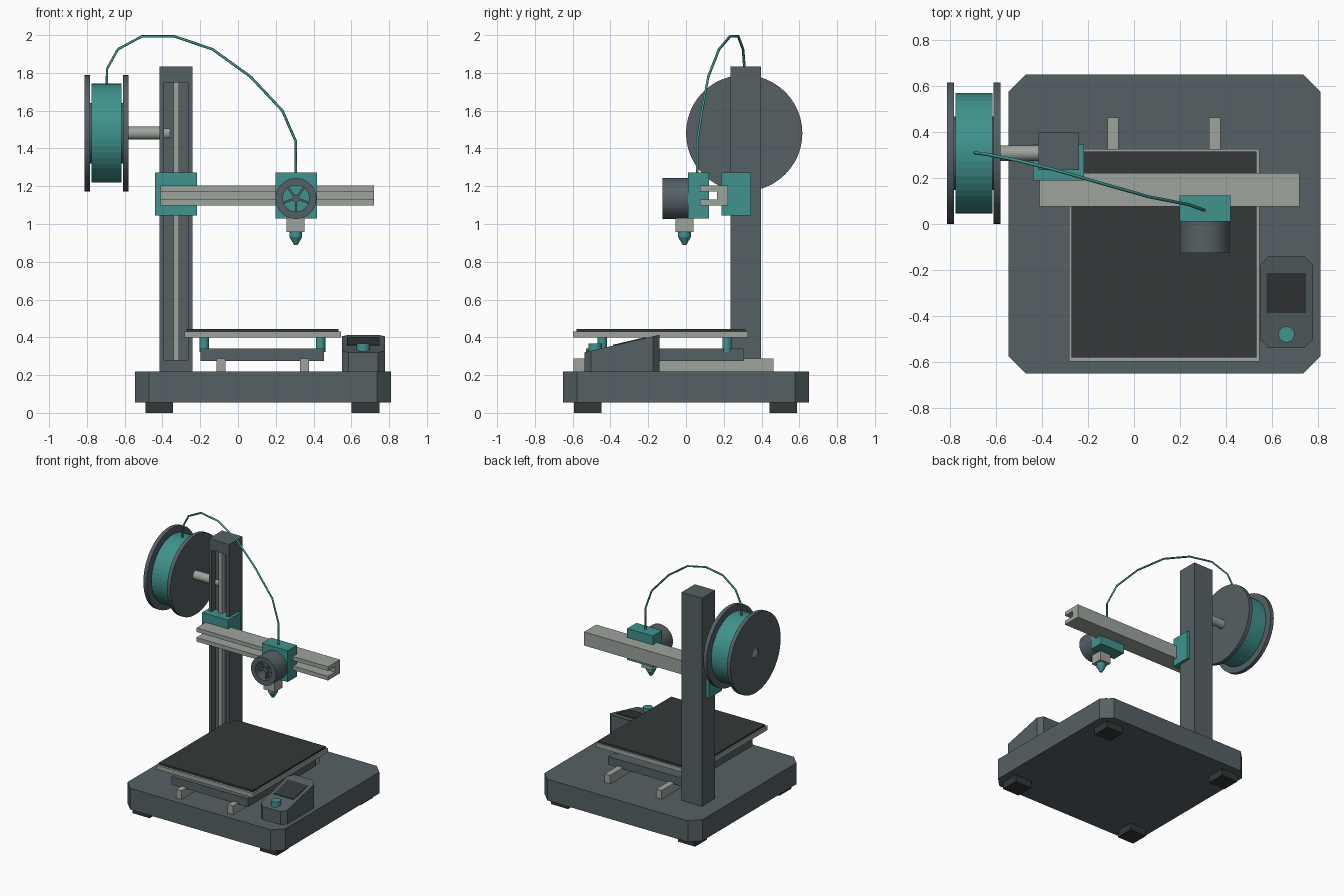
import bpy, bmesh, math
from mathutils import Matrix, Vector

if "Cube" in bpy.data.objects:
    bpy.data.objects.remove(bpy.data.objects["Cube"])


def material(name, r, g, b):
    m = bpy.data.materials.new(name)
    m.diffuse_color = (r, g, b, 1)
    m.use_nodes = True
    m.node_tree.nodes["Principled BSDF"].inputs["Base Color"].default_value = m.diffuse_color
    return m


CHARCOAL = material("charcoal", 0.09, 0.12, 0.13)
BLACK = material("dark", 0.033, 0.04, 0.04)
LIGHT = material("light_metal", 0.34, 0.37, 0.34)
TEAL = material("teal", 0.05, 0.29, 0.27)


def finish(bm, name, mat):
    bmesh.ops.recalc_face_normals(bm, faces=bm.faces[:])
    me = bpy.data.meshes.new(name)
    bm.to_mesh(me)
    bm.free()
    me.materials.append(mat)
    ob = bpy.data.objects.new(name, me)
    bpy.context.collection.objects.link(ob)
    return ob


def box_bm(x, y, z):
    bm = bmesh.new()
    bmesh.ops.create_cube(bm, size=1)
    for v in bm.verts:
        v.co = [lo + (c + 0.5) * (hi - lo) for c, (lo, hi) in zip(v.co, (x, y, z))]
    return bm


def box(name, x, y, z, mat):
    return finish(box_bm(x, y, z), name, mat)


def prism(name, profile, place, depth, mat):
    """Extrude a 2D profile; place(u, v) gives the 3D start point."""
    bm = bmesh.new()
    face = bm.faces.new([bm.verts.new(place(u, v)) for u, v in profile])
    ext = bmesh.ops.extrude_face_region(bm, geom=[face])
    bmesh.ops.translate(bm, vec=depth, verts=[g for g in ext["geom"] if isinstance(g, bmesh.types.BMVert)])
    return finish(bm, name, mat)


def lathe(name, profile, origin, axis, mat, n=48, closed=False):
    """Revolve (radius, height) pairs around an axis through origin."""
    bm = bmesh.new()
    rot = Vector((0, 0, 1)).rotation_difference(Vector(axis)).to_matrix()
    o = Vector(origin)
    rings = [[bm.verts.new(o + rot @ Vector((r * math.cos(2 * math.pi * i / n),
                                             r * math.sin(2 * math.pi * i / n), h)))
              for i in range(n)] for r, h in profile]
    pairs = list(zip(rings, rings[1:]))
    if closed:
        pairs.append((rings[-1], rings[0]))
    else:
        bm.faces.new(rings[0])
        bm.faces.new(rings[-1])
    for a, b in pairs:
        for i in range(n):
            j = (i + 1) % n
            bm.faces.new((a[i], a[j], b[j], b[i]))
    return finish(bm, name, mat)


def octagon(x0, x1, y0, y1, c):
    return [(x0 + c, y0), (x1 - c, y0), (x1, y0 + c), (x1, y1 - c),
            (x1 - c, y1), (x0 + c, y1), (x0, y1 - c), (x0, y0 + c)]


# Base and feet
prism("base", octagon(-0.545, 0.81, -0.65, 0.65, 0.074),
      lambda u, v: (u, v, 0.055), (0, 0, 0.165), CHARCOAL)
for sx, fx in (("left", -0.417), ("right", 0.675)):
    for sy, fy in (("front", -0.52), ("back", 0.515)):
        box(f"foot_{sy}_{sx}", (fx - 0.073, fx + 0.073), (fy - 0.073, fy + 0.073), (0, 0.056), BLACK)

# Column with a recessed front channel and guide rail
bm = box_bm((-0.415, -0.24), (0.235, 0.398), (0.22, 1.835))
front = min(bm.faces, key=lambda f: f.calc_center_median().y)
bmesh.ops.inset_region(bm, faces=[front], thickness=0.034)
for v in front.verts:
    v.co.z = 0.28 if v.co.z < 1 else 1.75
inner = bmesh.ops.extrude_discrete_faces(bm, faces=[front])["faces"][0]
bmesh.ops.translate(bm, vec=(0, 0.05, 0), verts=inner.verts[:])
finish(bm, "column", CHARCOAL)
box("column_guide_rail", (-0.342, -0.312), (0.25, 0.29), (0.28, 1.75), LIGHT)

# Lift carriage and slotted cross beam
box("lift_carriage", (-0.44, -0.217), (0.188, 0.345), (1.045, 1.273), TEAL)
prism("cross_beam", [(0.075, 1.098), (0.222, 1.098), (0.222, 1.204), (0.075, 1.204),
                     (0.075, 1.173), (0.163, 1.173), (0.163, 1.13), (0.075, 1.13)],
      lambda u, v: (-0.41, u, v), (1.13, 0, 0), LIGHT)

# Print head with fan, heater block and nozzle
HX, HZ = 0.307, 1.135
box("head_carriage", (0.198, 0.419), (0.01, 0.123), (1.03, 1.273), TEAL)
lathe("fan_housing", [(0.108, 0), (0.108, 0.137), (0.07, 0.137), (0.07, 0)],
      (HX, 0.012, HZ), (0, -1, 0), CHARCOAL, closed=True)
lathe("fan_hub", [(0.02, 0), (0.02, 0.05)], (HX, -0.05, HZ), (0, -1, 0), CHARCOAL, 24)
for i in range(5):
    blade = box(f"fan_blade_{i + 1}", (0.01, 0.074), (-0.095, -0.06), (-0.006, 0.006), CHARCOAL)
    blade.data.transform(Matrix.Translation((HX, 0, HZ)) @
                         Matrix.Rotation(math.pi / 2 + i * math.tau / 5, 4, "Y"))
box("heater_block", (0.258, 0.353), (-0.055, 0.04), (0.957, 1.032), LIGHT)
lathe("nozzle", [(0.034, 0.96), (0.034, 0.932), (0.01, 0.89)], (0.306, -0.008, 0), (0, 0, 1), TEAL, 24)

# Bed rails, bed carriage, levelling knobs, plate and print sheet
for side, rx in (("left", -0.091), ("right", 0.351)):
    box(f"bed_rail_{side}", (rx - 0.024, rx + 0.024), (-0.595, 0.462), (0.218, 0.287), LIGHT)
box("bed_carriage", (-0.198, 0.455), (-0.53, 0.305), (0.276, 0.34), CHARCOAL)
for sx, kx in (("left", -0.179), ("right", 0.437)):
    for sy, ky in (("front", -0.443), ("back", 0.217)):
        lathe(f"levelling_knob_{sy}_{sx}", [(0.025, 0.323), (0.025, 0.4)], (kx, ky, 0), (0, 0, 1), TEAL, 24)
box("bed_plate", (-0.283, 0.545), (-0.597, 0.327), (0.398, 0.43), LIGHT)
box("print_sheet", (-0.272, 0.533), (-0.58, 0.316), (0.428, 0.445), BLACK)


# Sloped control box with screen and dial
def slope(y):
    return 0.32 + (y + 0.538) * 0.235


def slanted(name, outline, z0, lift, mat):
    bm = bmesh.new()
    low = [bm.verts.new((x, y, z0(y))) for x, y in outline]
    top = [bm.verts.new((x, y, slope(y) + lift)) for x, y in outline]
    bm.faces.new(low)
    bm.faces.new(top)
    for i in range(len(low)):
        j = (i + 1) % len(low)
        bm.faces.new((low[i], low[j], top[j], top[i]))
    return finish(bm, name, mat)


slanted("control_box", octagon(0.55, 0.777, -0.538, -0.14, 0.035), lambda y: 0.218, 0, CHARCOAL)
slanted("control_screen", [(0.577, -0.386), (0.748, -0.386), (0.748, -0.212), (0.577, -0.212)],
        lambda y: slope(y) - 0.01, 0.005, BLACK)
lathe("control_dial", [(0.035, 0.325), (0.035, 0.368)], (0.663, -0.48, 0), (0, 0, 1), TEAL, 24)

# Spool on its axle
SY, SZ = 0.308, 1.481
for side, fx in (("outer", -0.813), ("inner", -0.61)):
    lathe(f"spool_flange_{side}", [(0.308, 0), (0.308, 0.03), (0.035, 0.03), (0.035, 0)],
          (fx, SY, SZ), (1, 0, 0), CHARCOAL, closed=True)
lathe("spool_hub", [(0.16, -0.785), (0.16, -0.608)], (0, SY, SZ), (1, 0, 0), CHARCOAL)
lathe("filament_winding", [(0.262, -0.776), (0.262, -0.616)], (0, SY, SZ), (1, 0, 0), TEAL)
lathe("spool_axle", [(0.034, -0.808), (0.034, -0.36)], (0, SY, SZ), (1, 0, 0), LIGHT, 24)

# Filament strand from the spool to the head
path = [(0.306, 0.06, 1.26), (0.306, 0.06, 1.437), (0.235, 0.085, 1.60), (0.066, 0.118, 1.78),
        (-0.135, 0.175, 1.925), (-0.335, 0.233, 1.993), (-0.51, 0.277, 1.993),
        (-0.636, 0.302, 1.925), (-0.694, 0.31, 1.82), (-0.694, 0.31, 1.73)]
curve = bpy.data.curves.new("filament_strand", "CURVE")
curve.dimensions = "3D"
curve.bevel_depth = 0.007
curve.bevel_resolution = 1
curve.use_fill_caps = True
spline = curve.splines.new("POLY")
spline.points.add(len(path) - 1)
for p, co in zip(spline.points, path):
    p.co = (*co, 1)
curve.materials.append(TEAL)
strand = bpy.data.objects.new("filament_strand", curve)
bpy.context.collection.objects.link(strand)
